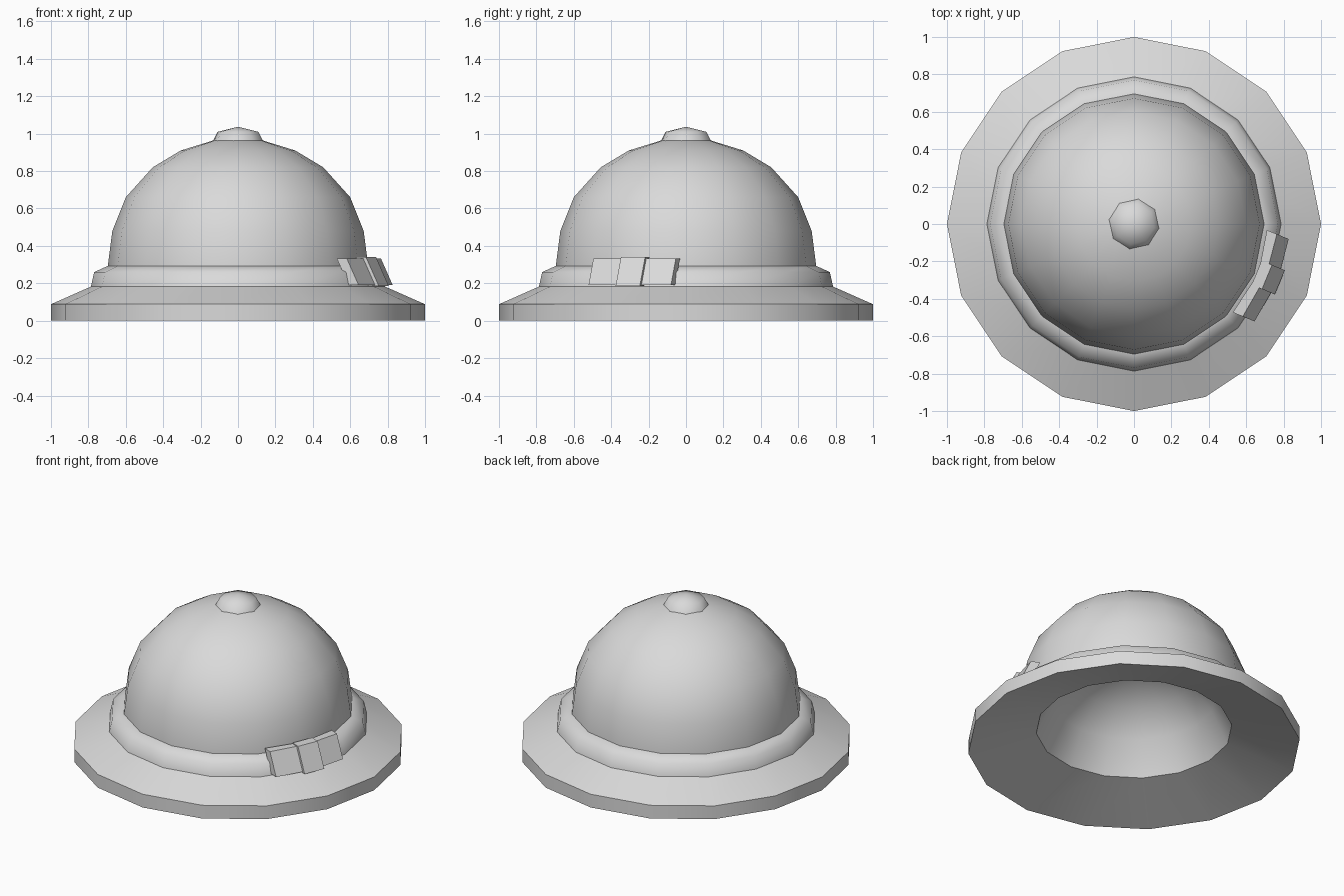
import bpy
import bmesh
from math import radians, cos, sin, pi
from mathutils import Matrix, Vector

cube = bpy.data.objects.get("Cube")
if cube:
    bpy.data.objects.remove(cube, do_unlink=True)

grey = bpy.data.materials.new("light grey")
grey.use_nodes = True
colour = (0.7, 0.7, 0.7, 1)
grey.diffuse_color = colour
grey.node_tree.nodes["Principled BSDF"].inputs["Base Color"].default_value = colour


def finish(name, bm, angle):
    """Turn a bmesh into a shaded, coloured object."""
    bmesh.ops.recalc_face_normals(bm, faces=bm.faces)
    mesh = bpy.data.meshes.new(name)
    bm.to_mesh(mesh)
    bm.free()
    mesh.materials.append(grey)
    obj = bpy.data.objects.new(name, mesh)
    bpy.context.collection.objects.link(obj)
    bpy.ops.object.select_all(action="DESELECT")
    obj.select_set(True)
    bpy.context.view_layer.objects.active = obj
    bpy.ops.object.shade_smooth_by_angle(angle=radians(angle))


def lathe(name, profile, sides=16, turn=0, angle=40, closed=True):
    """Revolve (radius, height) points; zero radius makes a pole."""
    bm = bmesh.new()
    rings = []
    for r, z in profile:
        if r == 0:
            rings.append([bm.verts.new((0, 0, z))] * sides)
        else:
            rings.append([bm.verts.new((r * cos(a), r * sin(a), z)) for a in
                          (radians(turn) + 2 * pi * i / sides for i in range(sides))])
    pairs = list(zip(rings, rings[1:]))
    if closed:
        pairs.append((rings[-1], rings[0]))
    for low, high in pairs:
        for i in range(sides):
            j = (i + 1) % sides
            corners = dict.fromkeys((low[i], low[j], high[j], high[i]))
            bm.faces.new(list(corners))
    finish(name, bm, angle)


# Hollow crown: outer dome, lower lip, shallow lining
outer = [(0, .98), (.135, .963), (.306, .91), (.456, .82),
         (.6, .66), (.672, .48), (.696, .294), (.696, .18)]
lining = [(.59, .12), (.49, .33), (.35, .47), (.18, .55), (0, .575)]
lathe("crown", outer + lining, closed=False)

# Sloping brim with a thick outer edge
lathe("brim", [(.59, .12), (1, 0), (1, .088), (.69, .225)])

# Rounded hat band
lathe("band", [(.68, .18), (.787, .18), (.769, .26), (.694, .294), (.68, .294)], angle=55)

# Top button
lathe("top_button", [(0, .95), (.137, .96), (.11, 1.01), (0, 1.037)],
      sides=8, turn=35, angle=60, closed=False)

# Bow, sheared so that it leans against the band with level top and bottom
lean = Matrix.Identity(4)
lean[0][2] = -.48
bow_frame = Matrix.Translation((.715, -.285, .262)) @ Matrix.Rotation(radians(-22.5), 4, "Z") @ lean


def bow_part(name, stations):
    """Join four-cornered sections given as (x, y, thickness, height)."""
    bm = bmesh.new()
    loops = []
    for x, y, thick, high in stations:
        loops.append([bm.verts.new(bow_frame @ Vector((x + a * thick / 2, y, b * high / 2)))
                      for a, b in ((-1, -1), (1, -1), (1, 1), (-1, 1))])
    for one, two in zip(loops, loops[1:]):
        for i in range(4):
            j = (i + 1) % 4
            bm.faces.new((one[i], one[j], two[j], two[i]))
    bm.faces.new(loops[0])
    bm.faces.new(loops[-1])
    finish(name, bm, 30)


bow_part("bow_knot", [(.003, -.07, .06, .155), (.003, .07, .06, .155)])
for name, side, reach in (("bow_wing_front", -1, .245), ("bow_wing_back", 1, .232)):
    bow_part(name, [(-.005, side * .04, .045, .142), (-.038, side * reach, .058, .142)])
